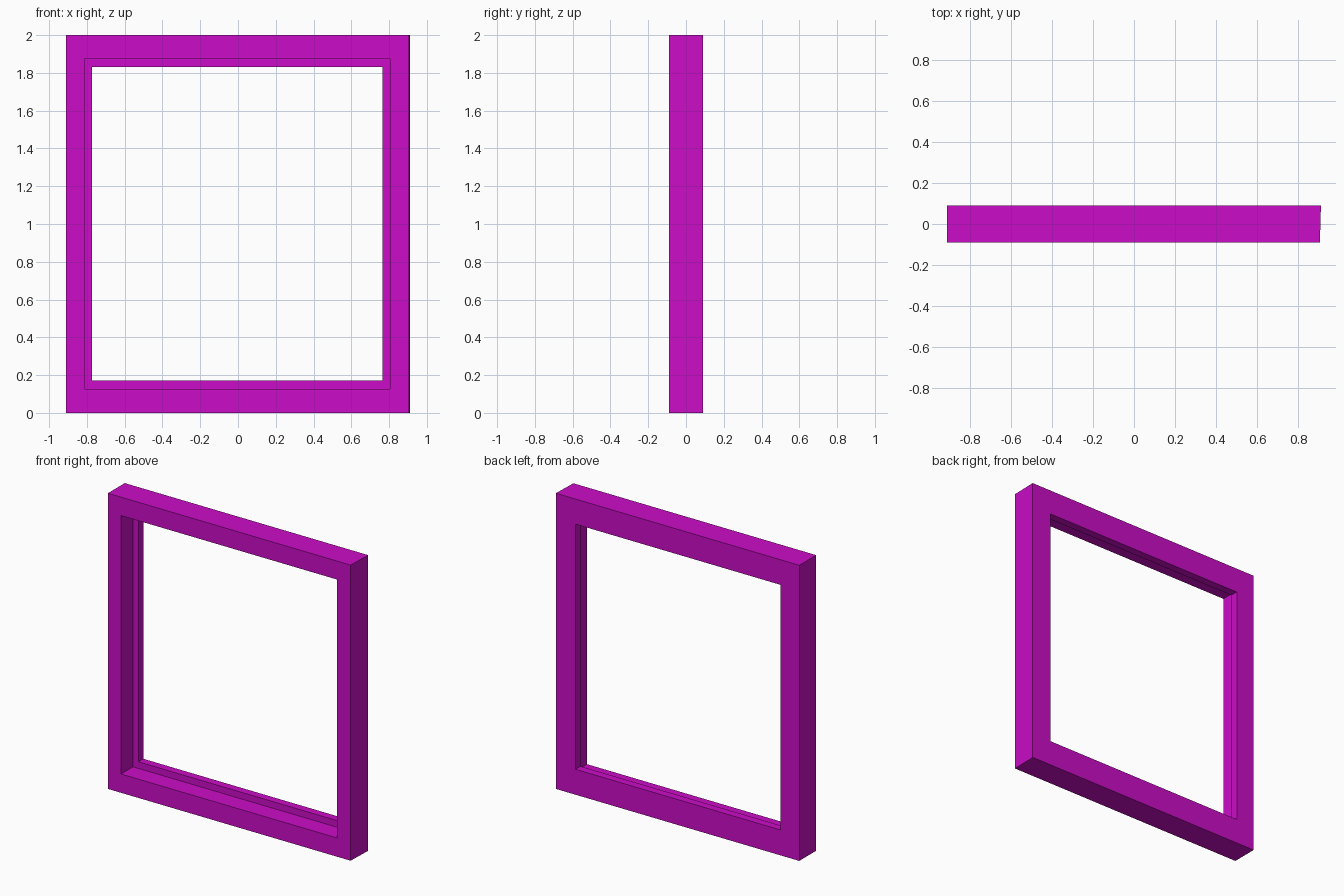
import bpy
import bmesh

# Remove the default object
cube = bpy.data.objects.get("Cube")
if cube:
    bpy.data.objects.remove(cube, do_unlink=True)

# Single flat colour
magenta = bpy.data.materials.new("magenta")
magenta.use_nodes = True
colour = (0.6, 0.004, 0.57, 1.0)
magenta.diffuse_color = colour
magenta.node_tree.nodes["Principled BSDF"].inputs["Base Color"].default_value = colour

FRONT, STEP, BACK = -0.09, 0.037, 0.09


def ring(bm, y, left, right, bottom, top):
    """Rectangular loop of four vertices at depth y."""
    corners = ((left, bottom), (right, bottom), (right, top), (left, top))
    return [bm.verts.new((x, y, z)) for x, z in corners]


def build_frame(name, loops):
    """Join the loops, in order, into a closed mitred frame."""
    bm = bmesh.new()
    rings = [ring(bm, *loop) for loop in loops]
    for i, a in enumerate(rings):
        b = rings[(i + 1) % len(rings)]
        for j in range(4):
            k = (j + 1) % 4
            bm.faces.new((a[j], a[k], b[k], b[j]))
    bmesh.ops.recalc_face_normals(bm, faces=bm.faces)
    mesh = bpy.data.meshes.new(name)
    bm.to_mesh(mesh)
    bm.free()
    mesh.materials.append(magenta)
    obj = bpy.data.objects.new(name, mesh)
    bpy.context.collection.objects.link(obj)
    return obj


# Outer sides, back stop and the wider front rebate
outer = (-0.911, 0.906, 0, 2)
outer_back = (-0.911, 0.911, 0, 2)
stop = (-0.772, 0.764, 0.172, 1.83)
rebate = (-0.812, 0.804, 0.127, 1.875)

build_frame("window_frame", [
    (FRONT, *outer),
    (BACK, *outer_back),
    (BACK, *stop),
    (STEP, *stop),
    (STEP, *rebate),
    (FRONT, *rebate),
])
